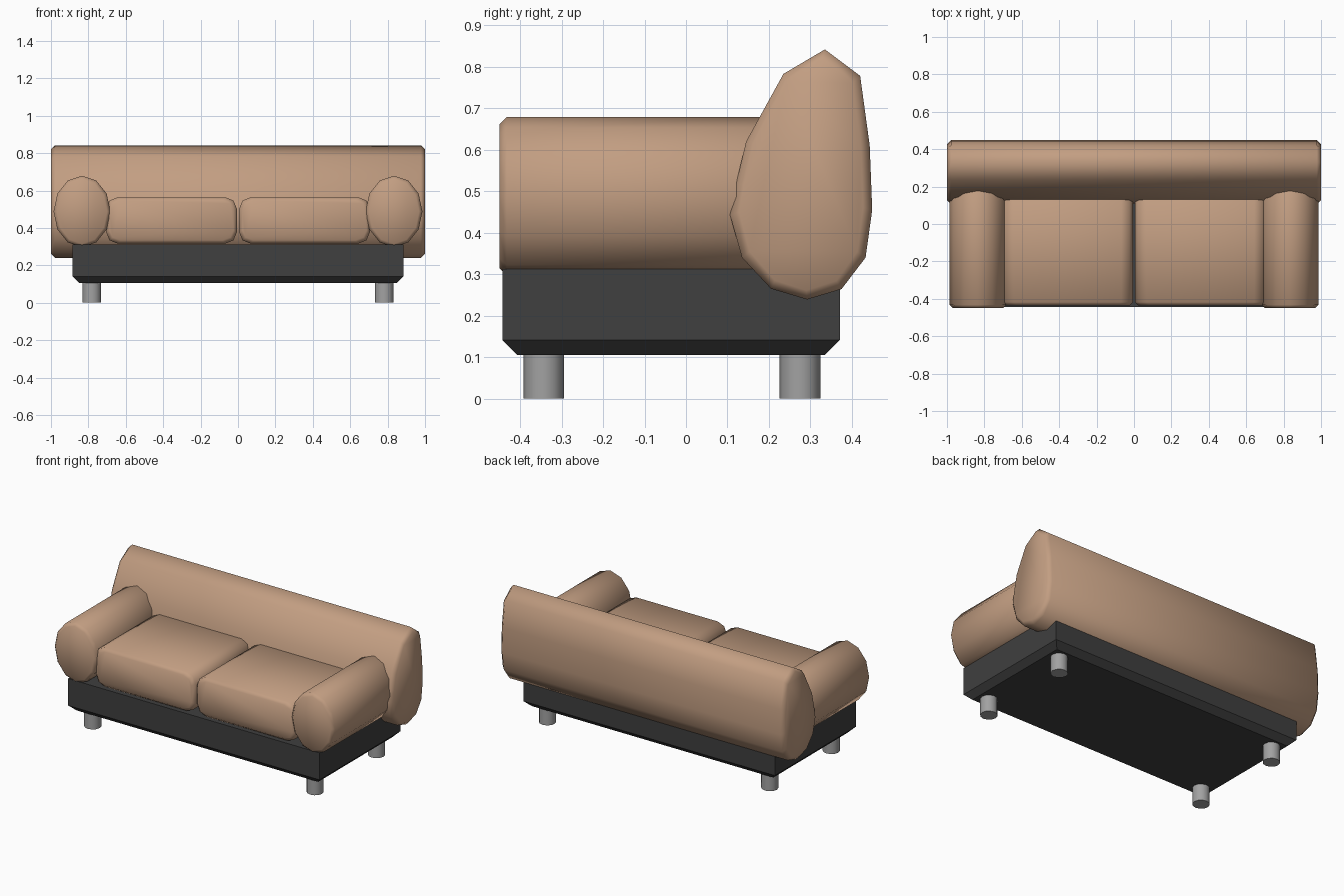
import bpy, bmesh, math

if "Cube" in bpy.data.objects:
    bpy.data.objects.remove(bpy.data.objects["Cube"])


def material(name, rgb):
    m = bpy.data.materials.new(name)
    m.diffuse_color = (*rgb, 1)
    m.use_nodes = True
    m.node_tree.nodes["Principled BSDF"].inputs["Base Color"].default_value = m.diffuse_color
    return m


TAN = material("tan_leather", (0.54, 0.34, 0.222))
DARK = material("dark_frame", (0.05, 0.05, 0.05))
METAL = material("grey_metal", (0.36, 0.36, 0.36))


def loft(name, profile, axis, stations, mat, smooth=None):
    """Sweep a closed profile along an axis; each station is (position, inset)."""
    us, vs = [p[0] for p in profile], [p[1] for p in profile]
    cu, cv = (min(us) + max(us)) / 2, (min(vs) + max(vs)) / 2
    hu, hv = max(us) - cu, max(vs) - cv
    bm = bmesh.new()
    rings = []
    for t, inset in stations:
        ring = []
        for u, v in profile:
            a = cu + (u - cu) * (1 - inset / hu)
            b = cv + (v - cv) * (1 - inset / hv)
            co = {"x": (t, a, b), "y": (a, t, b), "z": (a, b, t)}[axis]
            ring.append(bm.verts.new(co))
        rings.append(ring)
    n = len(profile)
    for r, s in zip(rings, rings[1:]):
        for i in range(n):
            j = (i + 1) % n
            bm.faces.new((r[i], r[j], s[j], s[i]))
    bm.faces.new(rings[0])
    bm.faces.new(rings[-1])
    bmesh.ops.recalc_face_normals(bm, faces=bm.faces)
    me = bpy.data.meshes.new(name)
    bm.to_mesh(me)
    bm.free()
    me.materials.append(mat)
    ob = bpy.data.objects.new(name, me)
    bpy.context.collection.objects.link(ob)
    if smooth:
        bpy.ops.object.select_all(action='DESELECT')
        ob.select_set(True)
        bpy.context.view_layer.objects.active = ob
        bpy.ops.object.shade_smooth_by_angle(angle=math.radians(smooth))
    return ob


def ellipse(cu, cv, ru, rv, n):
    return [(cu + ru * math.sin(2 * math.pi * i / n),
             cv + rv * math.cos(2 * math.pi * i / n)) for i in range(n)]


def rect(u0, u1, v0, v1):
    return [(u0, v0), (u1, v0), (u1, v1), (u0, v1)]


def round_rect(u0, u1, v0, v1, r, seg):
    pts = []
    corners = [(u1 - r, v1 - r), (u0 + r, v1 - r), (u0 + r, v0 + r), (u1 - r, v0 + r)]
    for k, (cu, cv) in enumerate(corners):
        for i in range(seg + 1):
            a = math.pi / 2 * (k + i / seg)
            pts.append((cu + r * math.cos(a), cv + r * math.sin(a)))
    return pts


# Frame with a chamfered underside
loft("base_frame", rect(-0.885, 0.885, -0.443, 0.371), "z",
     [(0.105, 0.036), (0.141, 0), (0.312, 0)], DARK)

# Backrest: teardrop section running the full width
back = [(0.335, 0.842), (0.42, 0.778), (0.443, 0.61), (0.449, 0.455),
        (0.433, 0.34), (0.375, 0.264), (0.292, 0.239), (0.205, 0.265),
        (0.135, 0.34), (0.106, 0.443), (0.12, 0.515), (0.145, 0.62),
        (0.235, 0.783)]
loft("backrest", back, "x",
     [(-1, 0.022), (-0.978, 0), (0.978, 0), (1, 0.022)], TAN, 60)

for side, label in ((-1, "left"), (1, "right")):
    # Rolled armrests, running back into the backrest
    loft(label + "_armrest", ellipse(side * 0.834, 0.488, 0.152, 0.191, 12), "y",
         [(-0.45, 0.018), (-0.432, 0), (0.28, 0), (0.298, 0.018)], TAN, 60)
    # Seat cushions
    x0, x1 = sorted((side * 0.006, side * 0.705))
    loft(label + "_seat_cushion", round_rect(x0, x1, 0.316, 0.564, 0.062, 2), "y",
         [(-0.436, 0.018), (-0.418, 0), (0.2, 0), (0.218, 0.018)], TAN, 60)
    # Round feet
    for y, where in ((-0.343, "front"), (0.275, "back")):
        loft(f"{where}_{label}_foot", ellipse(side * 0.782, y, 0.05, 0.049, 12), "z",
             [(0, 0), (0.12, 0)], METAL, 40)
